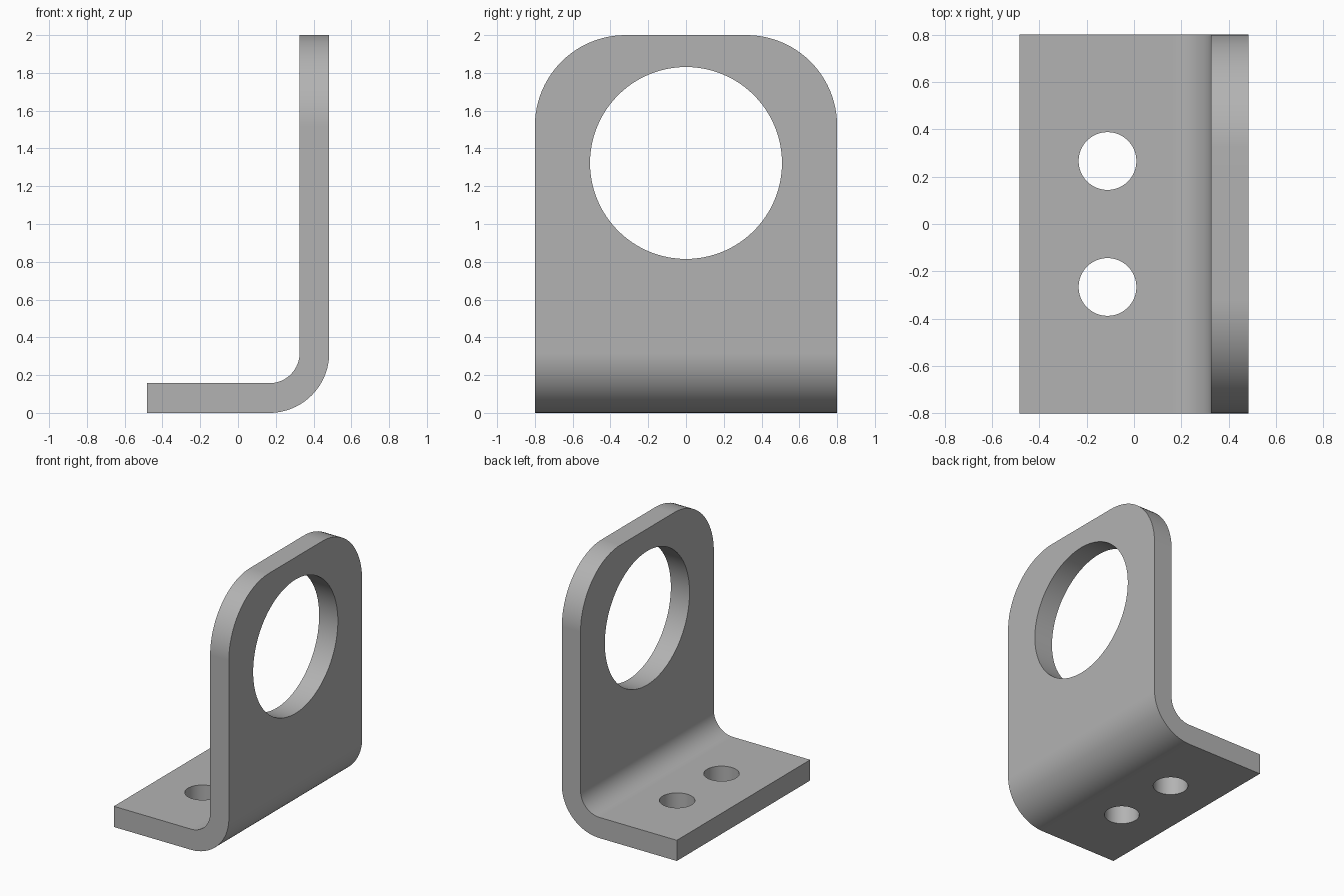
import bpy, bmesh
from math import cos, sin, pi, radians

cube = bpy.data.objects.get("Cube")
if cube:
    bpy.data.objects.remove(cube, do_unlink=True)

THICK, HALF_X, HALF_Y, HEIGHT = 0.157, 0.483, 0.8, 2.0
INNER_R = 0.16
OUTER_R = INNER_R + THICK
CORNER_R = 0.48
BEND_STEPS = 24

steel = bpy.data.materials.new("plain_grey")
steel.use_nodes = True
grey = (0.45, 0.45, 0.45, 1)
steel.diffuse_color = grey
steel.node_tree.nodes["Principled BSDF"].inputs["Base Color"].default_value = grey


def make_object(name, bm):
    mesh = bpy.data.meshes.new(name)
    bm.to_mesh(mesh)
    bm.free()
    obj = bpy.data.objects.new(name, mesh)
    bpy.context.collection.objects.link(obj)
    return obj


def bend(radius):
    """Quarter arc from the base up to the upright, around the shared bend centre."""
    cx, cz = HALF_X - OUTER_R, OUTER_R
    angles = [-pi / 2 + pi / 2 * i / BEND_STEPS for i in range(BEND_STEPS + 1)]
    return [(cx + radius * cos(a), cz + radius * sin(a)) for a in angles]


# Bent plate: L-shaped side profile extruded across the width
profile = [(-HALF_X, 0)] + bend(OUTER_R) + [(HALF_X, HEIGHT), (HALF_X - THICK, HEIGHT)]
profile += bend(INNER_R)[::-1] + [(-HALF_X, THICK)]
bm = bmesh.new()
side = bm.faces.new([bm.verts.new((x, -HALF_Y, z)) for x, z in profile])
extruded = bmesh.ops.extrude_face_region(bm, geom=[side])["geom"]
bmesh.ops.translate(bm, vec=(0, 2 * HALF_Y, 0),
                    verts=[g for g in extruded if isinstance(g, bmesh.types.BMVert)])
bmesh.ops.recalc_face_normals(bm, faces=bm.faces)

# Rounded top corners of the upright
corners = [e for e in bm.edges
           if all(v.co.z > HEIGHT - 0.001 for v in e.verts)
           and abs(e.verts[0].co.y - e.verts[1].co.y) < 0.001]
bmesh.ops.bevel(bm, geom=corners, offset=CORNER_R, offset_type='OFFSET',
                segments=24, profile=0.5, affect='EDGES')
bracket = make_object("bent_bracket", bm)
bracket.data.materials.append(steel)
bpy.context.view_layer.objects.active = bracket
bracket.select_set(True)


def drill(name, location, radius, tilt=0):
    bm = bmesh.new()
    bmesh.ops.create_cone(bm, cap_ends=True, segments=96, radius1=radius,
                          radius2=radius, depth=0.5)
    cutter = make_object(name, bm)
    cutter.data.materials.append(steel)
    cutter.location = location
    cutter.rotation_euler.y = tilt
    cutter.hide_render = True
    mod = bracket.modifiers.new(name, 'BOOLEAN')
    mod.operation = 'DIFFERENCE'
    mod.solver = 'EXACT'
    mod.object = cutter
    bpy.context.view_layer.update()
    bpy.ops.object.modifier_apply(modifier=name)
    bpy.data.objects.remove(cutter, do_unlink=True)


# Large opening in the upright and two bolt holes in the base
drill("large_hole_cutter", (HALF_X - THICK / 2, 0, 1.323), 0.508, radians(90))
for y in (-0.266, 0.266):
    drill("bolt_hole_cutter", (-0.112, y, THICK / 2), 0.122)

# Smooth bends with crisp edges and flat plates
bpy.ops.object.shade_smooth_by_angle(angle=radians(30))
weighted = bracket.modifiers.new("flat_plates", 'WEIGHTED_NORMAL')
weighted.keep_sharp = True
